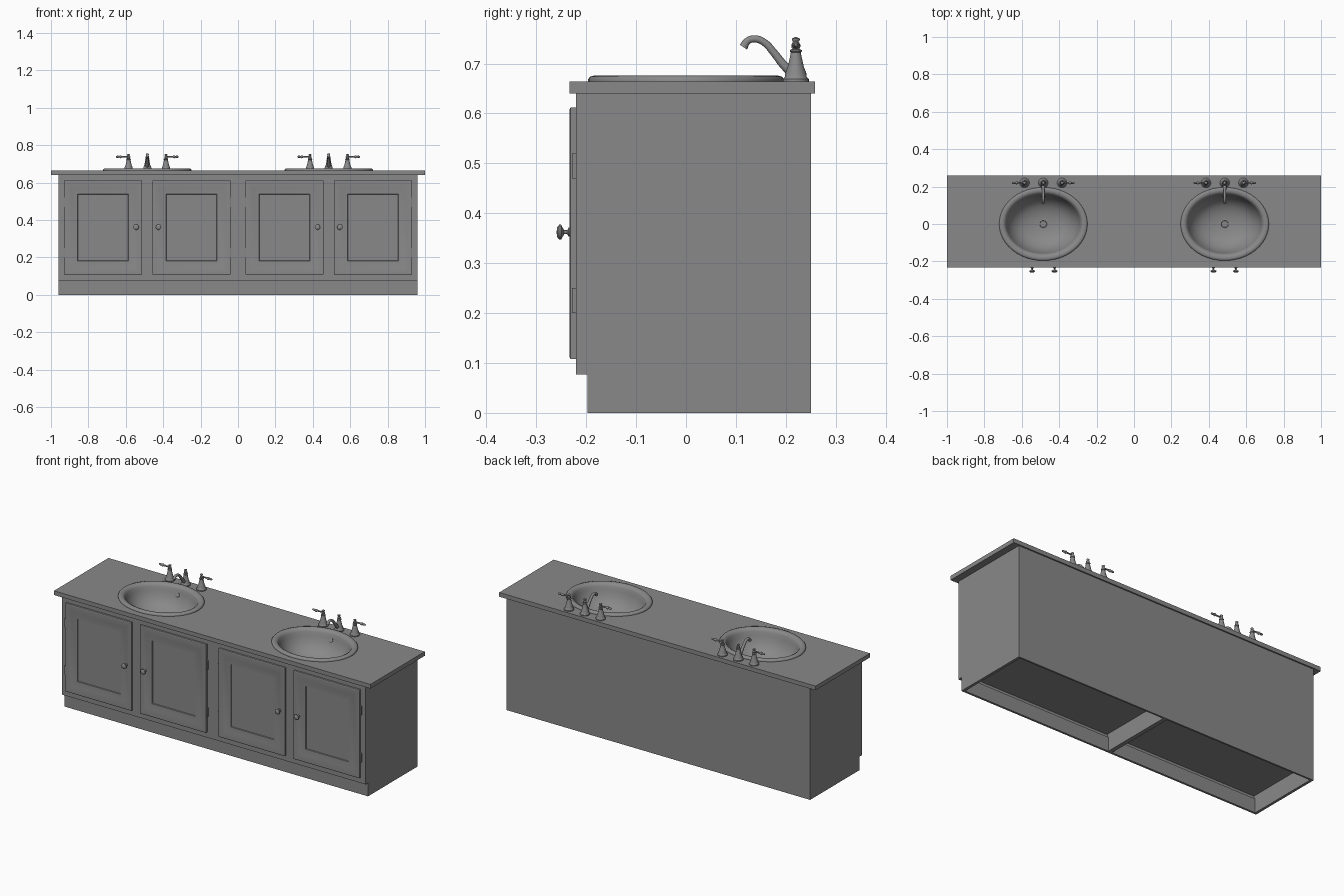
import bpy, bmesh, math
from mathutils import Vector, Matrix

if "Cube" in bpy.data.objects:
    bpy.data.objects.remove(bpy.data.objects["Cube"])

grey = bpy.data.materials.new("plain grey")
grey.use_nodes = True
COLOUR = (0.25, 0.25, 0.25, 1)
grey.diffuse_color = COLOUR
grey.node_tree.nodes["Principled BSDF"].inputs["Base Color"].default_value = COLOUR


def finish(name, bm, smooth=None):
    bmesh.ops.recalc_face_normals(bm, faces=bm.faces)
    me = bpy.data.meshes.new(name)
    bm.to_mesh(me)
    bm.free()
    ob = bpy.data.objects.new(name, me)
    bpy.context.collection.objects.link(ob)
    me.materials.append(grey)
    if smooth:
        bpy.ops.object.select_all(action='DESELECT')
        ob.select_set(True)
        bpy.context.view_layer.objects.active = ob
        bpy.ops.object.shade_smooth_by_angle(angle=math.radians(smooth))
    return ob


def box(name, x, y, z):
    bm = bmesh.new()
    size = [b - a for a, b in (x, y, z)]
    mid = [(a + b) / 2 for a, b in (x, y, z)]
    bmesh.ops.create_cube(bm, size=1, matrix=Matrix.Translation(mid) @ Matrix.Diagonal((*size, 1)))
    return finish(name, bm)


def lathe(name, profile, origin, axis=(0, 0, 1), scale_y=0, segs=24, smooth=40):
    """Revolve (radius, height) points; scale_y narrows each ring by that much in y."""
    bm = bmesh.new()
    rot = Vector((0, 0, 1)).rotation_difference(Vector(axis)).to_matrix()
    rings = []
    for r, h in profile:
        ry = max(r - scale_y * min(1, r / 0.2), 0.0005)
        ring = []
        for i in range(segs):
            a = math.tau * i / segs
            ring.append(bm.verts.new(Vector(origin) + rot @ Vector((r * math.cos(a), ry * math.sin(a), h))))
        rings.append(ring)
    for a, b in zip(rings, rings[1:]):
        for i in range(segs):
            j = (i + 1) % segs
            bm.faces.new((a[i], a[j], b[j], b[i]))
    if not scale_y:
        bm.faces.new(rings[0])
    bm.faces.new(rings[-1])
    return finish(name, bm, smooth)


def door(name, x0, x1):
    """Slab with a rounded rim, a sloping frame and a sunken panel."""
    bm = bmesh.new()
    z0, z1 = 0.108, 0.612
    loops = []
    for inset, y in ((0, -0.22), (0, -0.231), (0.003, -0.233), (0.016, -0.233),
                     (0.04, -0.228), (0.073, -0.226), (0.075, -0.222)):
        loops.append([bm.verts.new(p) for p in (
            (x0 + inset, y, z0 + inset), (x1 - inset, y, z0 + inset),
            (x1 - inset, y, z1 - inset), (x0 + inset, y, z1 - inset))])
    for a, b in zip(loops, loops[1:]):
        for i in range(4):
            j = (i + 1) % 4
            bm.faces.new((a[i], a[j], b[j], b[i]))
    bm.faces.new(loops[0])
    bm.faces.new(loops[-1])
    return finish(name, bm, 25)


# Cabinet shell, open underneath
W = 0.96
for s, side in ((1, "left"), (-1, "right")):
    inner, outer = sorted((s * (W - 0.015), s * W))
    box(side + "_side_panel", (inner, outer), (-0.197, 0.25), (0, 0.64))
box("back_panel", (-W, W), (0.24, 0.25), (0, 0.64))
box("face_frame", (-W, W), (-0.22, -0.195), (0.077, 0.64))
box("toe_kick", (-W, W), (-0.197, -0.185), (0, 0.08))
box("cabinet_floor", (-W + 0.01, W - 0.01), (-0.196, 0.245), (0.1, 0.115))
box("floor_divider", (-0.012, 0.012), (-0.19, 0.245), (0, 0.105))

# Countertop with two oval openings
top = box("countertop", (-1, 1), (-0.233, 0.258), (0.64, 0.664))
for cx in (-0.485, 0.485):
    cutter = lathe("opening_cutter", [(0.22, -0.1), (0.22, 0.1)], (cx, 0, 0.65), segs=48)
    cutter.scale.y = 0.82
    cutter.hide_render = True
    mod = top.modifiers.new("opening", 'BOOLEAN')
    mod.object = cutter
    mod.solver = 'EXACT'
    bpy.ops.object.select_all(action='DESELECT')
    bpy.context.view_layer.objects.active = top
    top.select_set(True)
    bpy.ops.object.modifier_apply(modifier=mod.name)
    bpy.data.objects.remove(cutter)

# Doors with hinges and knobs
KNOB = [(0.009, 0), (0.009, 0.003), (0.004, 0.006), (0.004, 0.012), (0.009, 0.015),
        (0.015, 0.018), (0.015, 0.022), (0.010, 0.026), (0.003, 0.027)]
for s, side in ((1, "left"), (-1, "right")):
    for place, near, far, hinge, knob in (("inner", 0.04, 0.458, 0.036, 0.425),
                                          ("outer", 0.512, 0.93, 0.934, 0.545)):
        name = side + "_" + place
        x0, x1 = sorted((s * near, s * far))
        door(name + "_door", x0, x1)
        lathe(name + "_knob", KNOB, (s * knob, -0.232, 0.362), axis=(0, -1, 0), segs=16)
        for z in (0.2, 0.47):
            box(name + "_hinge", (s * hinge - 0.004, s * hinge + 0.004), (-0.228, -0.22), (z, z + 0.05))

# Sinks: rim and bowl in one profile
BOWL = [(0.236, 0.663), (0.236, 0.669), (0.232, 0.674), (0.224, 0.676), (0.214, 0.675),
        (0.205, 0.670), (0.199, 0.660), (0.193, 0.64), (0.18, 0.61), (0.155, 0.578),
        (0.12, 0.556), (0.075, 0.543), (0.03, 0.538)]
SPOUT_PATH = [(0.212, 0.682, 0.010), (0.195, 0.698, 0.009), (0.176, 0.722, 0.008),
              (0.156, 0.743, 0.0075), (0.138, 0.7495, 0.0075), (0.123, 0.745, 0.0075),
              (0.115, 0.733, 0.009)]
BELL = [(0.026, 0), (0.026, 0.005), (0.022, 0.009), (0.021, 0.017), (0.016, 0.03),
        (0.012, 0.048), (0.010, 0.058), (0.012, 0.060), (0.012, 0.063), (0.006, 0.066)]
FINIAL = [(0.006, 0), (0.009, 0.005), (0.009, 0.010), (0.004, 0.014),
          (0.008, 0.019), (0.008, 0.022), (0.002, 0.025)]
LEVER = [(0.005, 0), (0.004, 0.02), (0.005, 0.038), (0.008, 0.042), (0.008, 0.046),
         (0.005, 0.050), (0.006, 0.062), (0.003, 0.068)]


def spout(name, cx):
    curve = bpy.data.curves.new(name, 'CURVE')
    curve.dimensions = '3D'
    curve.bevel_depth = 1
    curve.bevel_resolution = 3
    curve.resolution_u = 4
    curve.use_fill_caps = True
    sp = curve.splines.new('BEZIER')
    sp.bezier_points.add(len(SPOUT_PATH) - 1)
    for bp, (y, z, r) in zip(sp.bezier_points, SPOUT_PATH):
        bp.co = (cx, y, z)
        bp.radius = r
        bp.handle_left_type = bp.handle_right_type = 'AUTO'
    curve.materials.append(grey)
    ob = bpy.data.objects.new(name, curve)
    bpy.context.collection.objects.link(ob)


for s, side in ((1, "left"), (-1, "right")):
    cx = s * 0.485
    lathe(side + "_basin", BOWL, (cx, 0, 0), scale_y=0.04, segs=48)
    lathe(side + "_drain", [(0.024, 0), (0.024, 0.004), (0.019, 0.006), (0.017, 0.003)],
          (cx, 0, 0.537))
    lathe(side + "_overflow_slot", [(0.012, 0), (0.012, 0.003)], (cx, 0.148, 0.632),
          axis=(0, -0.9, 0.4), segs=16)
    # Faucet body and spout
    FY, FZ = 0.22, 0.664
    lathe(side + "_faucet_body", BELL, (cx, FY, FZ))
    lathe(side + "_faucet_finial", FINIAL, (cx, FY, FZ + 0.064), segs=16)
    spout(side + "_spout", cx)
    # Lever handles pointing outward
    for d, hand in ((1, "left"), (-1, "right")):
        hx = cx + d * 0.1
        lathe(side + "_sink_" + hand + "_handle_base", BELL, (hx, FY, FZ))
        lathe(side + "_sink_" + hand + "_handle_cap", FINIAL, (hx, FY, FZ + 0.064), segs=16)
        lathe(side + "_sink_" + hand + "_lever", LEVER, (hx, FY, FZ + 0.074), axis=(d, 0, 0), segs=12)
